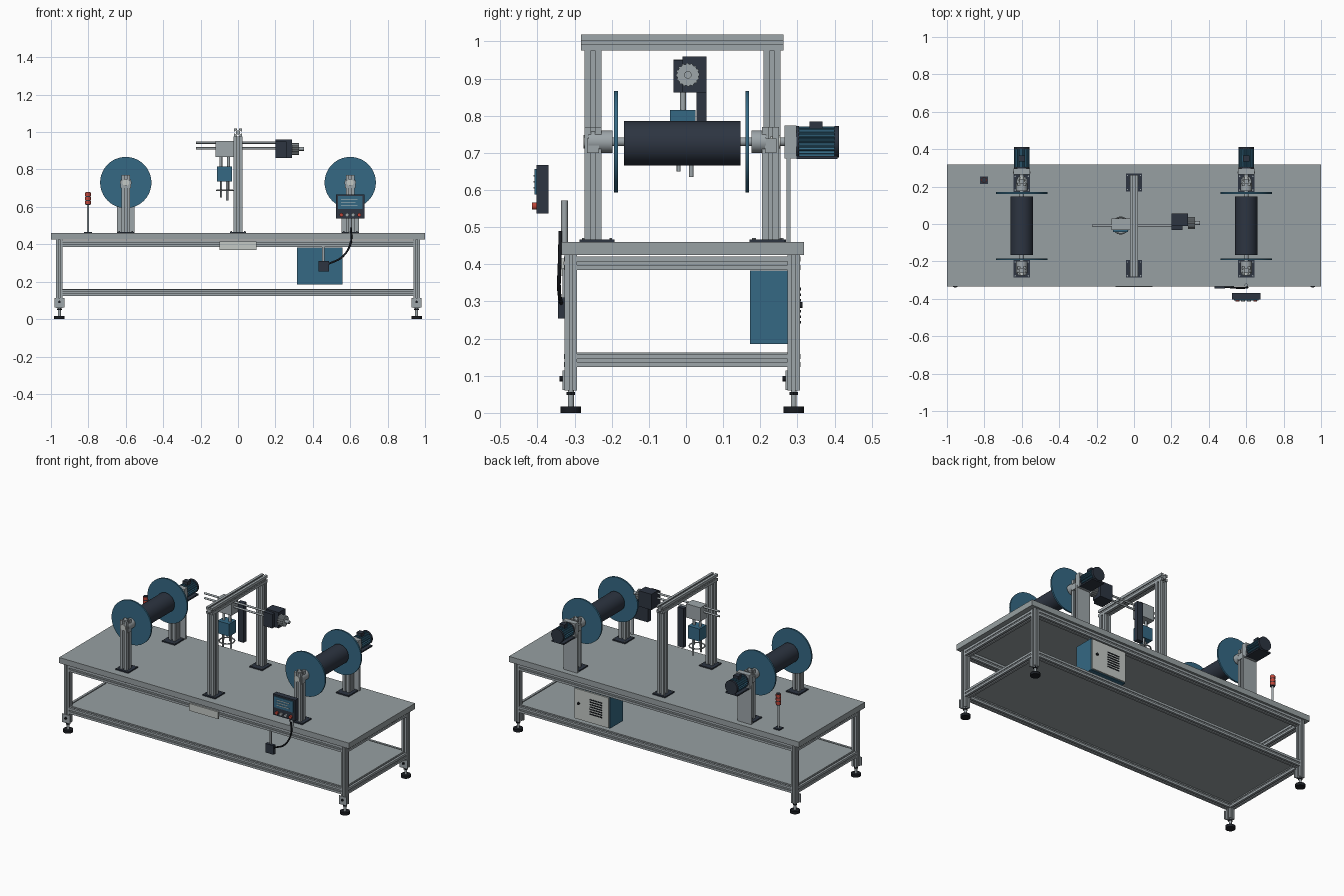
import bpy, bmesh
from math import cos, sin, pi

cube = bpy.data.objects.get("Cube")
if cube:
    bpy.data.objects.remove(cube)


def material(name, r, g, b):
    m = bpy.data.materials.new(name)
    m.use_nodes = True
    m.diffuse_color = (r, g, b, 1)
    m.node_tree.nodes["Principled BSDF"].inputs["Base Color"].default_value = (r, g, b, 1)
    return m


ALU = material("aluminium grey", .34, .38, .40)
TOP = material("table grey", .31, .35, .36)
BLUE = material("machine blue", .035, .14, .23)
NAVY = material("dark navy", .026, .035, .053)
PALE = material("pale grey", .55, .58, .56)
RED = material("signal red", .52, .06, .04)
BLACK = material("black", .010, .012, .016)


def prism(name, pts, axis, a0, a1, mat, smooth=False):
    """Extrude a closed 2D outline along one axis."""
    place = {"x": lambda u, v, a: (a, u, v),
             "y": lambda u, v, a: (u, a, v),
             "z": lambda u, v, a: (u, v, a)}[axis]
    bm = bmesh.new()
    lo, hi = [[bm.verts.new(place(u, v, a)) for u, v in pts] for a in (a0, a1)]
    bm.faces.new(lo)
    bm.faces.new(hi)
    for i in range(len(pts)):
        j = (i + 1) % len(pts)
        bm.faces.new((lo[i], lo[j], hi[j], hi[i])).smooth = smooth
    bmesh.ops.recalc_face_normals(bm, faces=bm.faces[:])
    me = bpy.data.meshes.new(name)
    bm.to_mesh(me)
    bm.free()
    me.materials.append(mat)
    ob = bpy.data.objects.new(name, me)
    bpy.context.collection.objects.link(ob)
    return ob


def box(name, x, y, z, mat):
    return prism(name, [(x[0], y[0]), (x[1], y[0]), (x[1], y[1]), (x[0], y[1])], "z", *z, mat)


def cyl(name, axis, u, v, r, a0, a1, mat, n=32):
    pts = [(u + r * cos(2 * pi * i / n), v + r * sin(2 * pi * i / n)) for i in range(n)]
    return prism(name, pts, axis, a0, a1, mat, n > 12)


def gear(name, axis, u, v, r0, r1, n, a0, a1, mat):
    """Ribbed round body."""
    pts = []
    for i in range(n * 4):
        t, r = 2 * pi * i / (n * 4), (r0 if i % 4 < 2 else r1)
        pts.append((u + r * cos(t), v + r * sin(t)))
    return prism(name, pts, axis, a0, a1, mat)


def slotted(name, axis, u, v, w, a0, a1):
    """Square profile with a T-slot in each side."""
    h, s = w / 2, w * .12
    side = [(-h, -h), (-s, -h), (-s, -h * .75), (-2 * s, -h * .62), (-2 * s, -h * .5),
            (2 * s, -h * .5), (2 * s, -h * .62), (s, -h * .75), (s, -h)]
    pts = []
    for c, d in ((1, 0), (0, 1), (-1, 0), (0, -1)):
        pts += [(u + p * c - q * d, v + p * d + q * c) for p, q in side]
    return prism(name, pts, axis, a0, a1, ALU)


# Table frame
FRONT, BACK = -.31, .29
box("table_top", (-1, 1), (-.335, .317), (.425, .46), TOP)
box("lower_shelf", (-.95, .95), (-.305, .285), (.152, .162), TOP)
for level, z in (("lower", .141), ("upper", .403)):
    for y in (FRONT, BACK):
        slotted(level + "_long_rail", "x", y, z, .036, -.94, .94)
    for x in (-.955, .955):
        slotted(level + "_cross_rail", "y", x, z, .036, FRONT + .016, BACK - .016)
for x in (-.955, .955):
    for y in (FRONT, BACK):
        slotted("leg", "z", x, y, .034, .06, .425)
        box("foot_bracket", (x - .027, x + .027), (y - .022, y - .016), (.062, .114), ALU)
        cyl("bracket_knob", "y", x, .092, .007, y - .03, y - .021, BLACK, 16)
        cyl("foot_stem", "z", x, y, .008, .015, .065, ALU, 16)
        cyl("foot_nut", "z", x, y, .013, .048, .056, BLACK, 6)
        cyl("foot_pad", "z", x, y, .028, 0, .017, BLACK)
box("name_plate", (-.1, .1), (-.338, -.328), (.37, .415), PALE)


def base_plate(x, y):
    box("base_plate", (x - .044, x + .044), (y - .047, y + .047), (.46, .467), NAVY)
    for dx in (-.035, .035):
        for dy in (-.037, .037):
            cyl("base_bolt", "z", x + dx, y + dy, .004, .467, .471, ALU, 6)


# Reel stations
MID = .73
for x in (-.6, .6):
    for y, s in ((-.25, 1), (.228, -1)):
        base_plate(x, y + s * .01)
        slotted("reel_post", "z", x, y, .046, .467, .77)
        cyl("bearing_housing", "y", x, MID, .03, y - .012, y + s * .052, ALU)
        box("bearing_block", (x - .028, x + .028), (y - .016, y + .016), (.70, .738), ALU)
        cyl("bearing_cap", "y", x, MID, .018, y - s * .026, y, PALE)
    for y in (-.1885, .165):
        cyl("reel_flange", "y", x, MID, .137, y - .005, y + .005, BLUE, 64)
    cyl("reel_roll", "y", x, MID - .004, .06, -.167, .147, NAVY, 48)
    cyl("reel_shaft", "y", x, MID, .012, -.26, .27, ALU)
    # Drive motor at the back
    box("motor_plate", (x - .047, x + .047), (.27, .281), (.46, .70), ALU)
    box("motor_flange", (x - .044, x + .044), (.265, .298), (.685, .773), ALU)
    gear("motor_body", "y", x, MID, .041, .035, 20, .298, .4, BLUE)
    cyl("motor_end_cap", "y", x, MID, .042, .4, .412, NAVY)
    cyl("motor_front_ring", "y", x, MID, .042, .298, .304, NAVY)
    box("motor_foot", (x - .042, x + .042), (.298, .408), (.683, .692), NAVY)
    box("terminal_box", (x - .017, x + .017), (.333, .367), (.76, .785), NAVY)

# Gantry
for y in (-.25, .232):
    base_plate(0, y + (.01 if y < 0 else -.01))
    slotted("gantry_post", "z", 0, y, .046, .467, .975)
slotted("gantry_beam", "y", 0, .997, .043, -.283, .262)

# Traverse carriage on guide rods
for z in (.913, .943):
    cyl("guide_rod", "x", -.008, z, .006, -.225, .21, ALU, 16)
box("carriage_block", (-.12, -.022), (-.033, .03), (.866, .952), ALU)
box("carriage_column", (-.02, .02), (.028, .055), (.685, .93), NAVY)
box("drive_box", (.2, .288), (-.01, .055), (.862, .96), NAVY)
box("drive_side", (.2, .26), (-.033, -.01), (.862, .95), NAVY)
gear("drive_head", "x", .005, .91, .032, .029, 16, .288, .325, ALU)
cyl("drive_shaft", "x", .005, .91, .01, .325, .352, ALU)
for x in (-.092, -.05):
    cyl("lift_rod", "z", x, -.008, .008, .81, .87, ALU, 16)
    cyl("lower_rod", "z", x, -.008, .004, .69, .745, ALU, 12)
box("guide_body", (-.111, -.031), (-.043, .025), (.737, .815), BLUE)
cyl("guide_needle", "z", -.058, .014, .006, .635, .74, ALU, 16)
cyl("guide_pin", "z", -.09, -.02, .005, .65, .74, ALU, 16)
bpy.ops.mesh.primitive_torus_add(location=(-.071, -.008, .688), major_radius=.044,
                                 minor_radius=.004, major_segments=32, minor_segments=8)
ring = bpy.context.object
ring.name = "guide_ring"
ring.data.materials.append(ALU)
bpy.ops.object.shade_smooth()

# Electrical cabinet under the table
box("cabinet", (.315, .56), (.172, .298), (.185, .383), BLUE)
box("cabinet_door", (.32, .555), (.298, .307), (.19, .378), PALE)
for i in range(7):
    z = .24 + i * .015
    box("cabinet_vent", (.365, .45), (.306, .309), (z, z + .007), BLACK)
cyl("cabinet_lock", "y", .525, .29, .008, .306, .314, BLACK, 16)

# Operator panel
cyl("panel_stand", "z", .6, -.327, .009, .455, .572, ALU, 16)
box("panel_housing", (.523, .677), (-.403, -.37), (.537, .667), NAVY)
box("panel_screen", (.535, .665), (-.408, -.402), (.588, .657), BLUE)
for i in range(3):
    z = .604 + i * .016
    box("screen_line", (.552, .64 - .012 * (i % 2)), (-.41, -.407), (z, z + .004), PALE)
for x, mat in ((.553, RED), (.583, ALU), (.615, ALU), (.648, RED)):
    cyl("panel_button", "y", x, .557, .01, -.414, -.402, mat, 20)

# Junction box with cable
box("junction_box", (.43, .487), (-.345, -.325), (.254, .31), NAVY)
box("junction_bracket", (.45, .462), (-.333, -.325), (.3, .39), ALU)
curve = bpy.data.curves.new("cable", "CURVE")
curve.dimensions = "3D"
curve.bevel_depth = .005
curve.bevel_resolution = 2
path = curve.splines.new("BEZIER")
points = [(.603, -.338, .49), (.603, -.34, .41), (.56, -.342, .335), (.485, -.336, .295)]
path.bezier_points.add(len(points) - 1)
for bp, co in zip(path.bezier_points, points):
    bp.co = co
    bp.handle_left_type = bp.handle_right_type = "AUTO"
curve.materials.append(BLACK)
bpy.context.collection.objects.link(bpy.data.objects.new("cable", curve))

# Signal tower
X, Y = -.802, .235
box("tower_base", (X - .021, X + .021), (Y - .02, Y + .02), (.46, .466), NAVY)
cyl("tower_pole", "z", X, Y, .006, .466, .61, ALU, 16)
for i in range(3):
    z = .61 + i * .022
    cyl("tower_collar", "z", X, Y, .014, z, z + .005, NAVY, 24)
    cyl("tower_lamp", "z", X, Y, .015, z + .005, z + .022, RED, 24)
cyl("tower_cap", "z", X, Y, .012, .676, .68, NAVY, 24)
